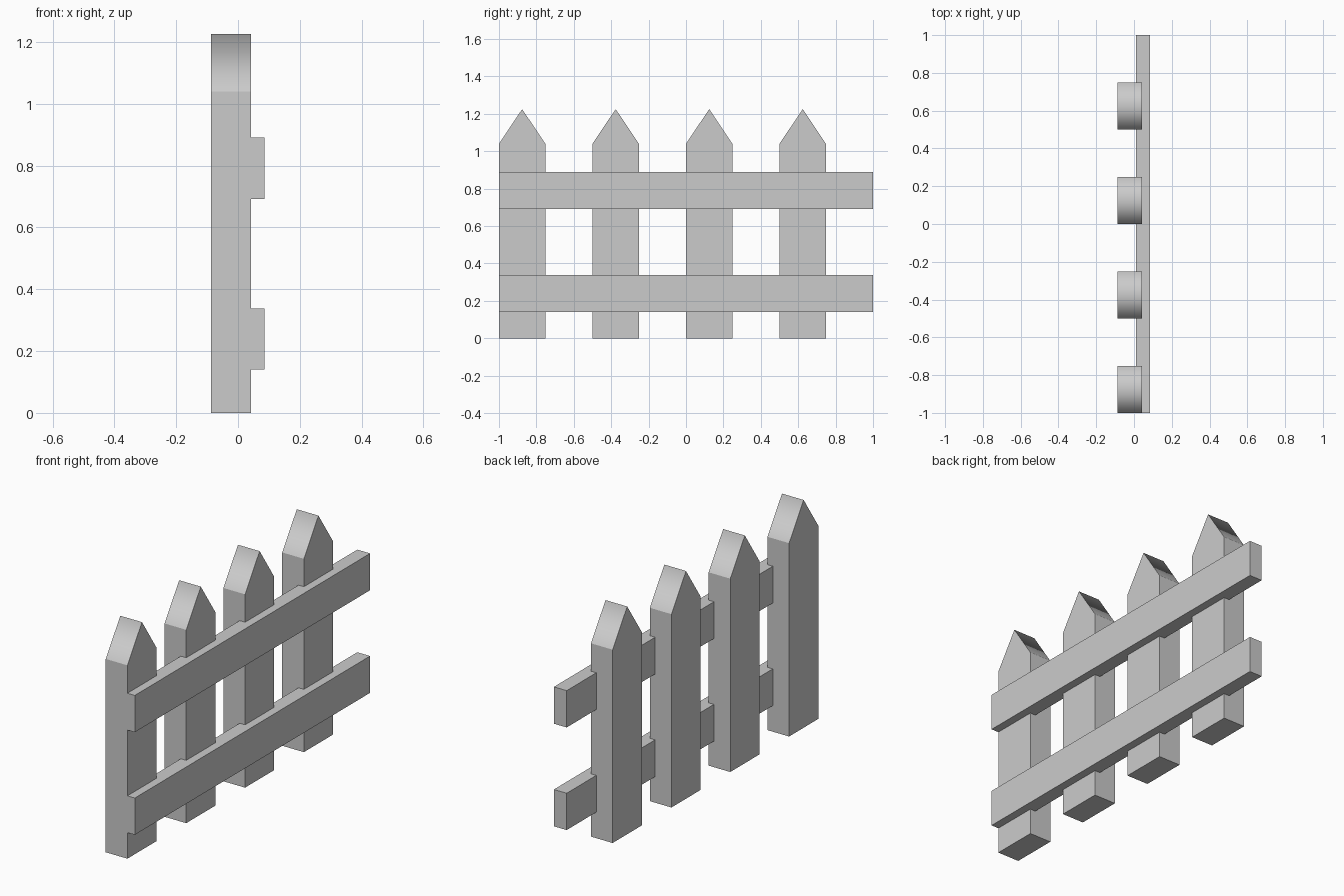
import bpy

if "Cube" in bpy.data.objects:
    bpy.data.objects.remove(bpy.data.objects["Cube"])


def extrude_profile(name, profile, x0, x1, smooth_faces=()):
    """Extrude a (y, z) outline, counter-clockwise seen from +x, along x."""
    n = len(profile)
    verts = [(x, y, z) for x in (x0, x1) for y, z in profile]
    sides = [(i, (i + 1) % n, (i + 1) % n + n, i + n) for i in range(n)]
    caps = [tuple(reversed(range(n))), tuple(range(n, 2 * n))]
    mesh = bpy.data.meshes.new(name)
    mesh.from_pydata(verts, [], sides + caps)
    for i, face in enumerate(mesh.polygons):
        face.use_smooth = i in smooth_faces
    obj = bpy.data.objects.new(name, mesh)
    bpy.context.collection.objects.link(obj)
    return obj


# Pointed pickets; the two tip slopes are shaded smoothly over the ridge
PICKET_W, SHOULDER, TIP = 0.248, 1.04, 1.225
for i in range(4):
    y = -1 + 0.5 * i
    outline = [(y, 0), (y + PICKET_W, 0), (y + PICKET_W, SHOULDER),
               (y + PICKET_W / 2, TIP), (y, SHOULDER)]
    extrude_profile(f"picket_{i + 1}", outline, -0.087, 0.042, smooth_faces=(2, 3))

# Horizontal rails let into the pickets
for name, z in (("lower_rail", 0.14), ("upper_rail", 0.692)):
    outline = [(-1, z), (1, z), (1, z + 0.198), (-1, z + 0.198)]
    extrude_profile(name, outline, 0.01, 0.086)
